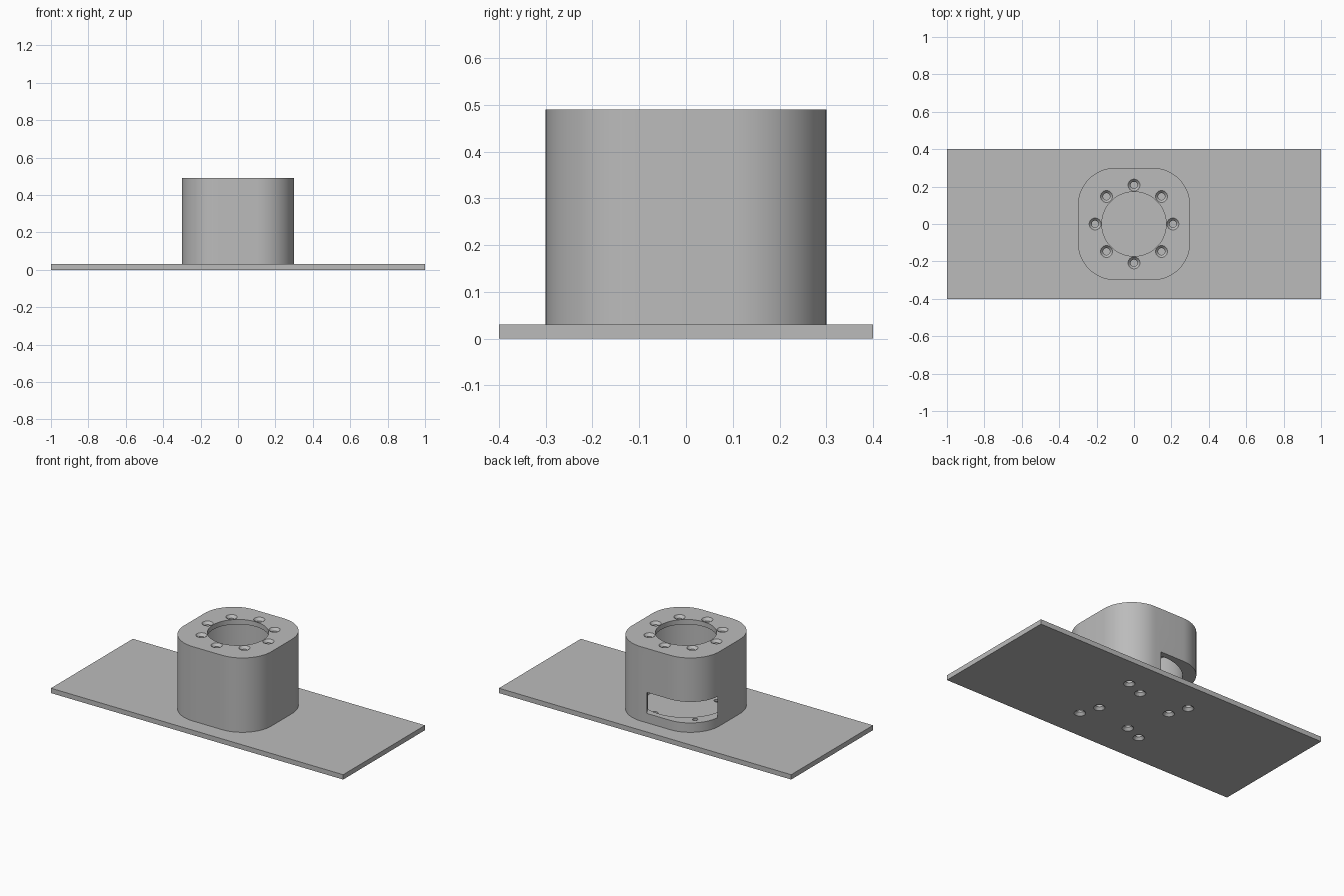
import bpy, bmesh
from math import cos, sin, pi, radians
from mathutils import Matrix, Vector

cube = bpy.data.objects.get("Cube")
if cube:
    bpy.data.objects.remove(cube)

grey = bpy.data.materials.new("plain grey")
grey.use_nodes = True
GREY = (0.5, 0.5, 0.5, 1)
grey.diffuse_color = GREY
grey.node_tree.nodes["Principled BSDF"].inputs["Base Color"].default_value = GREY

PLATE_TOP, TOP = 0.03, 0.49
HALF, CORNER = 0.3, 0.2
LID = 0.03
HEAD_R, SHANK_R = 0.032, 0.018


def finish(name, bm):
    bmesh.ops.recalc_face_normals(bm, faces=bm.faces)
    mesh = bpy.data.meshes.new(name)
    bm.to_mesh(mesh)
    bm.free()
    mesh.materials.append(grey)
    obj = bpy.data.objects.new(name, mesh)
    bpy.context.collection.objects.link(obj)
    return obj


def box(name, size, centre, angle=0):
    bm = bmesh.new()
    bmesh.ops.create_cube(bm, size=1, matrix=Matrix.Rotation(angle, 4, "Z")
                          @ Matrix.Translation(centre) @ Matrix.Diagonal((*size, 1)))
    return finish(name, bm)


def turned(name, profile, spots=((0, 0),), sides=32):
    """Closed round solids from (radius, height) pairs, one at each spot."""
    bm = bmesh.new()
    for x, y in spots:
        rings = [[bm.verts.new((x + r * cos(2 * pi * i / sides),
                                y + r * sin(2 * pi * i / sides), z))
                  for i in range(sides)] for r, z in profile]
        bm.faces.new(rings[0])
        bm.faces.new(rings[-1])
        for low, high in zip(rings, rings[1:]):
            for i in range(sides):
                j = (i + 1) % sides
                bm.faces.new((low[i], low[j], high[j], high[i]))
    return finish(name, bm)


def cut(target, cutter):
    cutter.hide_render = True
    mod = target.modifiers.new("cut", "BOOLEAN")
    mod.operation, mod.solver, mod.object = "DIFFERENCE", "EXACT", cutter
    bpy.context.view_layer.objects.active = target
    bpy.ops.object.modifier_apply(modifier=mod.name)
    bpy.data.objects.remove(cutter)


def ring(radius, count, start):
    return [(radius * cos(start + 2 * pi * i / count),
             radius * sin(start + 2 * pi * i / count)) for i in range(count)]


# Base plate with two sets of holes countersunk from below
plate = box("base_plate", (2, 0.8, PLATE_TOP), (0, 0, PLATE_TOP / 2))
corner_spots = ring(0.297, 4, radians(45))
mount_spots = ring(0.193, 4, radians(60))
for spots in (corner_spots, mount_spots):
    cut(plate, turned("plate_holes", [(HEAD_R, -0.01), (HEAD_R, 0), (SHANK_R, 0.016),
                                      (SHANK_R, 0.05)], spots, 24))

# Housing: rounded square extruded upwards
bm = bmesh.new()
inner = HALF - CORNER
outline = []
for k, (sx, sy) in enumerate(((1, 1), (-1, 1), (-1, -1), (1, -1))):
    for i in range(17):
        a = (k + i / 16) * pi / 2
        outline.append(bm.verts.new((sx * inner + CORNER * cos(a),
                                     sy * inner + CORNER * sin(a), PLATE_TOP)))
base = bm.faces.new(outline)
walls = bmesh.ops.extrude_face_region(bm, geom=[base], use_keep_orig=True)
bmesh.ops.translate(bm, vec=Vector((0, 0, TOP - PLATE_TOP)),
                    verts=[v for v in walls["geom"] if isinstance(v, bmesh.types.BMVert)])
housing = finish("housing", bm)

# Wide chamber below a thin lid with a narrower opening
cut(housing, turned("chamber", [(0.265, 0), (0.265, TOP - LID)], sides=96))
cut(housing, turned("lid_opening", [(0.172, TOP - 0.1), (0.172, TOP + 0.1)], sides=96))

# Eight countersunk holes in the lid
cut(housing, turned("lid_holes", [(SHANK_R, TOP - 0.06), (SHANK_R, TOP - 0.016),
                                  (HEAD_R, TOP), (HEAD_R, TOP + 0.01)],
                    ring(0.208, 8, 0), 24))

# Corner screw holes and the slanted rear window
cut(housing, turned("screw_holes", [(0.015, 0), (0.015, 0.15)], corner_spots, 24))
cut(housing, box("window", (0.4, 0.5, 0.13), (0, 0.35, 0.153), radians(30)))

for obj in (plate, housing):
    bpy.ops.object.select_all(action="DESELECT")
    obj.select_set(True)
    bpy.context.view_layer.objects.active = obj
    bpy.ops.object.shade_smooth_by_angle(angle=radians(30))
